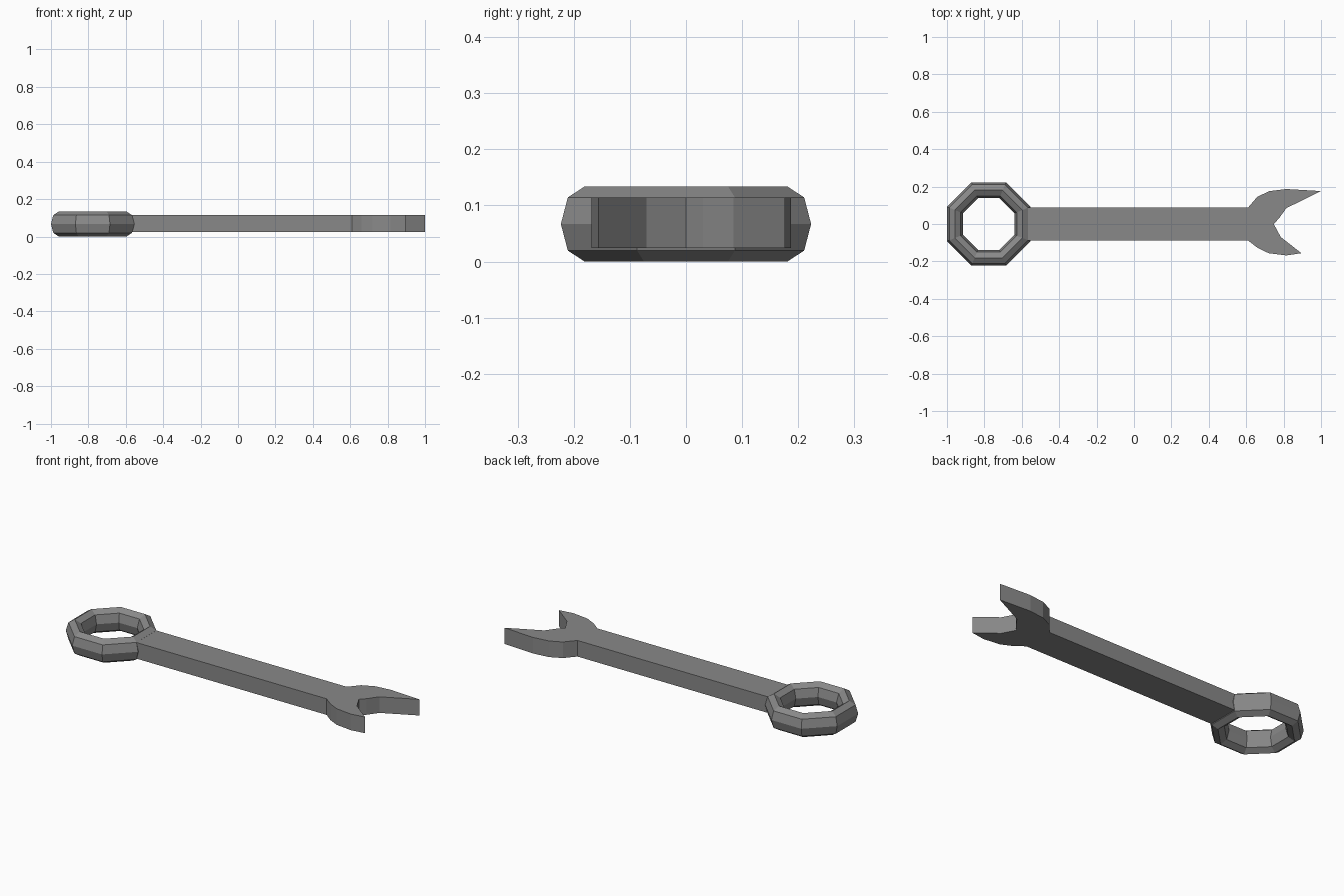
import bpy, bmesh, math

if "Cube" in bpy.data.objects:
    bpy.data.objects.remove(bpy.data.objects["Cube"])

steel = bpy.data.materials.new("steel grey")
steel.diffuse_color = (0.25, 0.25, 0.25, 1)
steel.use_nodes = True
steel.node_tree.nodes["Principled BSDF"].inputs["Base Color"].default_value = steel.diffuse_color

Z0, Z1 = 0.024, 0.114      # bottom and top of the flat bar

# ring end: eight-sided torus, flats facing the axes, stretched in height
k = math.cos(math.pi / 8)
bpy.ops.mesh.primitive_torus_add(
    major_segments=8, minor_segments=8,
    major_radius=0.1805 / k, minor_radius=0.0425 / k,
    location=(-0.777, 0, 0.067), rotation=(0, 0, math.pi / 8))
ring = bpy.context.object
ring.name = "ring_end"
ring.scale.z = 0.067 / (0.0425 / k)
ring.data.materials.append(steel)
bpy.ops.object.transform_apply(location=True, rotation=True, scale=True)

# handle and open jaw: one outline, raised to the bar thickness
outline = [
    (-0.59, -0.088), (0.61, -0.088),
    (0.66, -0.127), (0.72, -0.156), (0.815, -0.168), (0.895, -0.156),   # short prong
    (0.785, -0.07), (0.747, 0.0), (0.775, 0.03), (0.815, 0.085),         # mouth
    (1.0, 0.176), (0.815, 0.187), (0.725, 0.176), (0.66, 0.146),         # long prong
    (0.61, 0.088), (-0.59, 0.088),
]
bm = bmesh.new()
base = bm.faces.new([bm.verts.new((x, y, Z0)) for x, y in outline])
grown = bmesh.ops.extrude_face_region(bm, geom=[base], use_keep_orig=True)
top = [v for v in grown["geom"] if isinstance(v, bmesh.types.BMVert)]
bmesh.ops.translate(bm, verts=top, vec=(0, 0, Z1 - Z0))
bmesh.ops.recalc_face_normals(bm, faces=bm.faces)
mesh = bpy.data.meshes.new("handle_and_jaw")
bm.to_mesh(mesh)
bm.free()
mesh.materials.append(steel)
handle = bpy.data.objects.new("handle_and_jaw", mesh)
bpy.context.collection.objects.link(handle)
